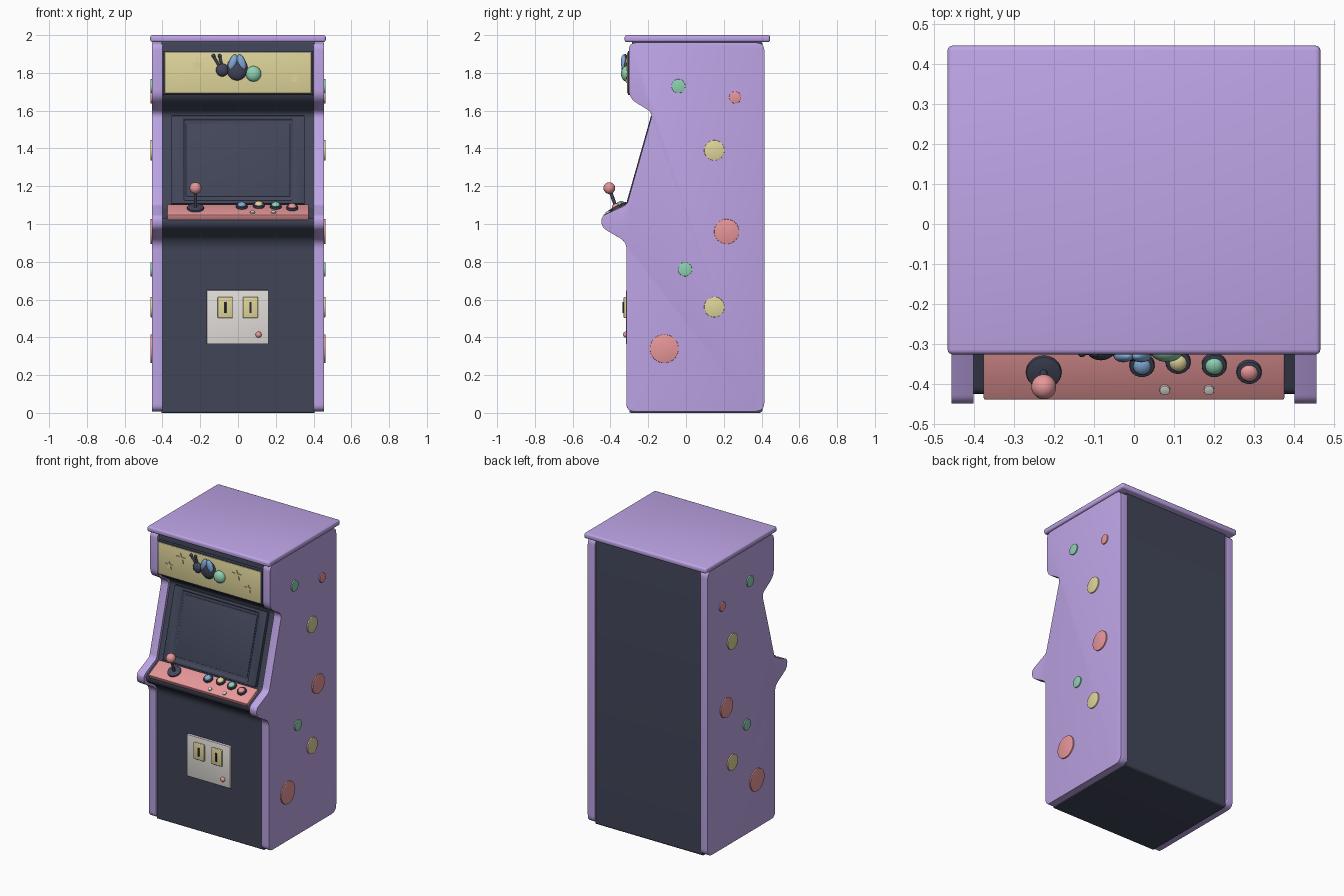
import bpy, bmesh, math
from mathutils import Vector, Matrix

if "Cube" in bpy.data.objects:
    bpy.data.objects.remove(bpy.data.objects["Cube"])

COLORS = {
    "purple": (0.52, 0.38, 0.80), "dark": (0.054, 0.061, 0.10),
    "pink": (0.80, 0.31, 0.32), "yellow": (0.75, 0.67, 0.33),
    "green": (0.27, 0.64, 0.44), "blue": (0.22, 0.40, 0.68),
    "white": (0.76, 0.73, 0.70), "black": (0.02, 0.02, 0.03),
}
MATS = {}
for key, rgb in COLORS.items():
    MATS[key] = bpy.data.materials.new(key)
    MATS[key].diffuse_color = (*rgb, 1)


def finish(bm, name, color, bevel=0.0, segs=3):
    """Bevel the sharp edges, then make a smooth-by-angle object."""
    bmesh.ops.recalc_face_normals(bm, faces=bm.faces)
    if bevel:
        sharp = [e for e in bm.edges if e.calc_face_angle(0) > 0.6]
        bmesh.ops.bevel(bm, geom=sharp, offset=bevel, segments=segs,
                        profile=0.5, affect='EDGES', clamp_overlap=True)
    me = bpy.data.meshes.new(name)
    bm.to_mesh(me)
    bm.free()
    me.materials.append(MATS[color])
    ob = bpy.data.objects.new(name, me)
    bpy.context.collection.objects.link(ob)
    bpy.ops.object.select_all(action='DESELECT')
    ob.select_set(True)
    bpy.context.view_layer.objects.active = ob
    bpy.ops.object.shade_smooth_by_angle(angle=math.radians(35))
    return ob


def extrude(name, pts, vec, color, bevel=0.0):
    bm = bmesh.new()
    f = bm.faces.new([bm.verts.new(p) for p in pts])
    r = bmesh.ops.extrude_face_region(bm, geom=[f])
    bmesh.ops.translate(bm, vec=vec, verts=[v for v in r["geom"] if isinstance(v, bmesh.types.BMVert)])
    return finish(bm, name, color, bevel)


def rounded(corners, n=6):
    """Round each (y, z, cut) corner of an outline."""
    out = []
    for i, (y, z, r) in enumerate(corners):
        p = Vector((y, z))
        a = Vector(corners[i - 1][:2])
        b = Vector(corners[(i + 1) % len(corners)][:2])
        s, e = p + (a - p).normalized() * r, p + (b - p).normalized() * r
        for k in range(n + 1):
            t = k / n
            out.append(s * (1 - t) ** 2 + p * 2 * t * (1 - t) + e * t * t)
    return out


def box(name, loc, size, color, bevel=0.004, rot=0.0):
    bm = bmesh.new()
    bmesh.ops.create_cube(bm, size=1)
    bmesh.ops.scale(bm, vec=size, verts=bm.verts)
    bmesh.ops.transform(bm, matrix=Matrix.Translation(loc) @ Matrix.Rotation(rot, 4, 'X'), verts=bm.verts)
    return finish(bm, name, color, bevel)


def disc(name, a, b, r, color, bevel=0.0, r2=None, n=40):
    """Cylinder from point a to point b."""
    a, b = Vector(a), Vector(b)
    bm = bmesh.new()
    bmesh.ops.create_cone(bm, cap_ends=True, segments=n, radius1=r, radius2=r2 or r, depth=(b - a).length)
    q = (b - a).to_track_quat('Z', 'Y').to_matrix().to_4x4()
    bmesh.ops.transform(bm, matrix=Matrix.Translation((a + b) / 2) @ q, verts=bm.verts)
    return finish(bm, name, color, bevel, 2)


def ball(name, loc, radii, color, rot=0.0, axis='Y'):
    bm = bmesh.new()
    bmesh.ops.create_uvsphere(bm, u_segments=28, v_segments=16, radius=1)
    m = Matrix.Translation(loc) @ Matrix.Rotation(rot, 4, axis) @ Matrix.Diagonal((*radii, 1))
    bmesh.ops.transform(bm, matrix=m, verts=bm.verts)
    return finish(bm, name, color)


# Side panels and their dots
side = rounded([(-.315, .008, .04), (-.315, .905, .04), (-.452, .985, .04), (-.445, 1.042, .02),
                (-.312, 1.103, .02), (-.176, 1.588, .035), (-.302, 1.666, .045),
                (-.302, 1.96, .04), (.415, 1.96, .045), (.415, .008, .05)])
dots = [(-.04, 1.73, .037, "green"), (.26, 1.67, .032, "pink"), (.15, 1.39, .054, "yellow"),
        (.215, .96, .066, "pink"), (-.005, .76, .037, "green"), (.15, .56, .054, "yellow"),
        (-.115, .34, .076, "pink")]
for s, label in ((-1, "left"), (1, "right")):
    extrude(label + "_side_panel", [(s * .40, y, z) for y, z in side], (s * .055, 0, 0), "purple", .013)
    for y, z, r, c in dots:
        disc(label + "_side_dot", (s * .445, y, z), (s * .463, y, z), r, c, .002)

# Dark cabinet body
body = rounded([(-.30, 0, .01), (-.30, .915, .06), (-.428, .99, .04), (-.422, 1.03, .015),
                (-.295, 1.09, .015), (-.158, 1.585, .03), (-.287, 1.67, .06),
                (-.287, 1.968, .015), (.405, 1.968, .02), (.405, 0, .02)])
extrude("cabinet_body", [(-.405, y, z) for y, z in body], (.81, 0, 0), "dark")

# Roof slab
box("roof", (0, .06, 1.9815), (.93, .77, .037), "purple", .012)

# Screen bezel with a stepped recess, and the screen
TILT = -.275
place = Matrix.Translation((0, -.238, 1.338)) @ Matrix.Rotation(TILT, 4, 'X')
bm = bmesh.new()
bmesh.ops.create_cube(bm, size=1)
bmesh.ops.scale(bm, vec=(.706, .026, .484), verts=bm.verts)
front = min(bm.faces, key=lambda f: f.calc_center_median().y)
bmesh.ops.inset_region(bm, faces=[front], thickness=.024)
for v in front.verts:
    v.co.x = math.copysign(.29, v.co.x)
bmesh.ops.inset_region(bm, faces=[front], thickness=.009, depth=-.014)
bmesh.ops.transform(bm, matrix=place, verts=bm.verts)
finish(bm, "screen_bezel", "dark", .004, 2)
box("screen", place @ Vector((0, .001, 0)), (.55, .006, .40), "dark", .002, TILT)

# Control panel
SLOPE = math.atan(.48)
UP = Vector((0, -math.sin(SLOPE), math.cos(SLOPE)))


def on_panel(x, y):
    return Vector((x, y, 1.077 + (y + .3785) * .48))


box("control_panel", (0, -.372, 1.063), (.75, .134, .03), "pink", .004, SLOPE)

# Joystick
base = on_panel(-.225, -.368)
disc("joystick_base", base - UP * .004, base + UP * .010, .044, "dark", .004)
disc("joystick_stick", base, (-.225, -.405, 1.185), .009, "dark")
ball("joystick_ball", (-.225, -.406, 1.19), (.031, .031, .031), "pink")

# Buttons
for x, y, c in ((.02, -.35, "blue"), (.11, -.342, "yellow"), (.20, -.35, "green"), (.287, -.367, "pink")):
    p = on_panel(x, y)
    disc("button_ring", p - UP * .004, p + UP * .012, .031, "dark", .003)
    ball("button_cap", p + UP * .012, (.022, .022, .015), c, SLOPE, 'X')
for x in (.077, .187):
    p = on_panel(x, -.413)
    disc("start_button", p - UP * .004, p + UP * .007, .013, "white", .002)

# Sign panel with stars
box("sign_panel", (0, -.297, 1.80), (.796, .022, .234), "dark", .004)
box("sign_face", (0, -.298, 1.80), (.776, .028, .216), "yellow", .003)
for x, z, r in ((-.215, 1.84, .037), (.21, 1.84, .037), (-.302, 1.77, .028), (.298, 1.77, .028)):
    pts = []
    for k in range(10):
        a, q = math.pi / 2 + k * math.pi / 5, r * (1, .42)[k % 2]
        pts.append((x + q * math.cos(a), -.31, z + q * math.sin(a)))
    extrude("sign_star", pts, (0, -.007, 0), "yellow")

# Insect on the sign
Y = -.316
ball("insect_head", (-.083, Y, 1.815), (.034, .024, .034), "dark")
ball("insect_body", (-.005, Y, 1.822), (.056, .026, .062), "dark")
ball("insect_tail", (.082, Y, 1.795), (.041, .028, .041), "green")
ball("insect_wing", (-.026, Y - .014, 1.857), (.021, .015, .042), "blue", .35)
ball("insect_wing", (.018, Y - .014, 1.857), (.021, .015, .042), "blue", -.35)
for x0, x1 in ((-.098, -.130), (-.085, -.097)):
    disc("insect_antenna", (x0, Y, 1.835), (x1, Y - .006, 1.888), .007, "dark", n=16)
    ball("insect_antenna_tip", (x1, Y - .006, 1.89), (.01, .01, .01), "dark")

# Coin door
box("coin_door", (-.002, -.306, .507), (.328, .022, .286), "white", .003)
for x in (-.068, .066):
    box("coin_plate", (x, -.320, .558), (.08, .02, .112), "yellow", .005)
    box("coin_slot", (x, -.330, .558), (.012, .010, .058), "black", .001)
ball("coin_door_knob", (.109, -.319, .414), (.016, .014, .016), "pink")

for m in bpy.data.materials:
    if m.users and not m.is_grease_pencil:
        m.use_nodes = True
        m.node_tree.nodes["Principled BSDF"].inputs["Base Color"].default_value = m.diffuse_color
